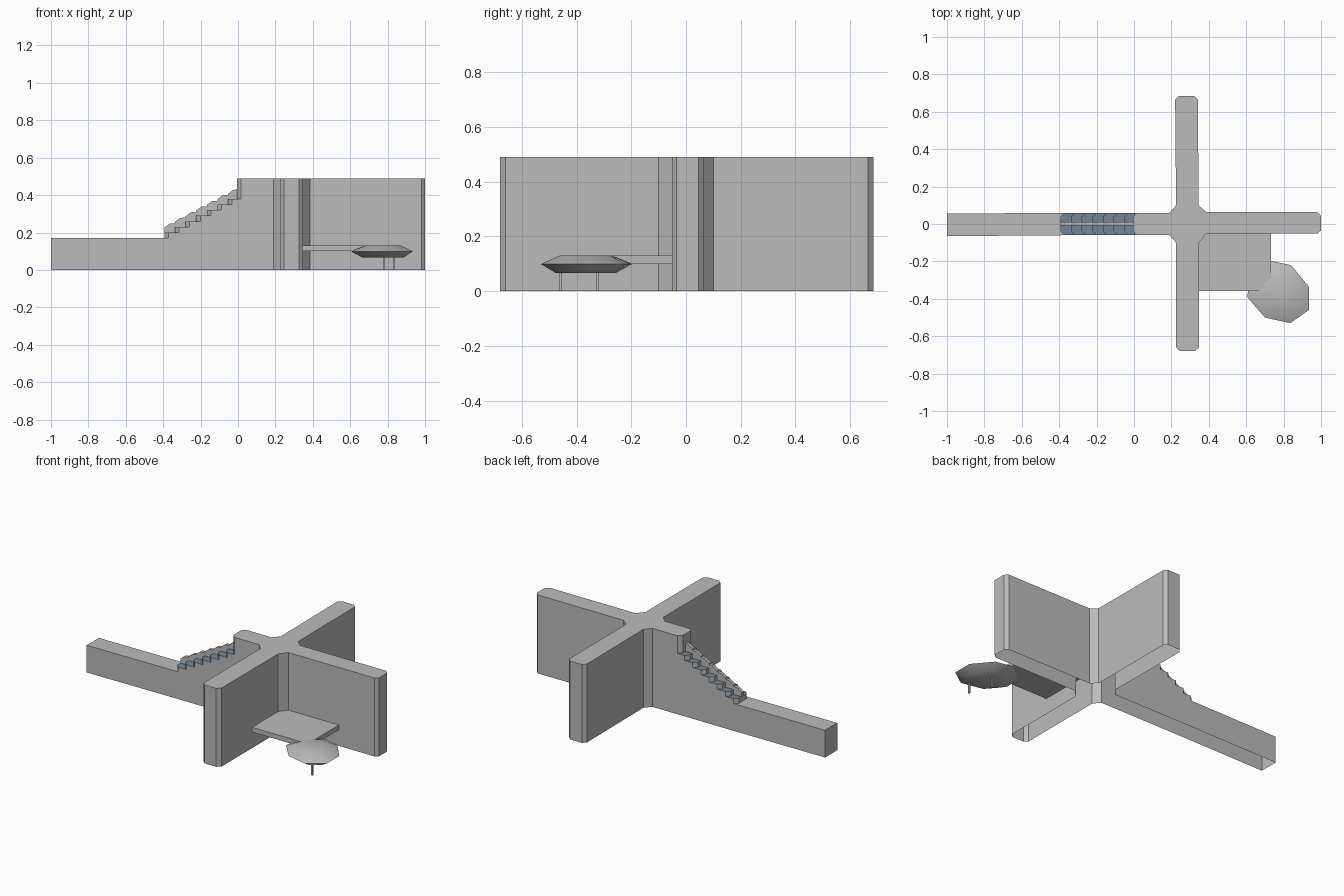
import bpy, bmesh
from mathutils import Vector

cube = bpy.data.objects.get("Cube")
if cube:
    bpy.data.objects.remove(cube)


def material(name, rgb):
    m = bpy.data.materials.new(name)
    m.use_nodes = True
    m.diffuse_color = (*rgb, 1)
    m.node_tree.nodes["Principled BSDF"].inputs["Base Color"].default_value = (*rgb, 1)
    return m


STONE = material("stone grey", (0.5, 0.5, 0.5))
SLATE = material("slate blue", (0.17, 0.24, 0.31))


def finish(name, bm, *mats):
    bmesh.ops.remove_doubles(bm, verts=bm.verts, dist=0.0005)
    bmesh.ops.recalc_face_normals(bm, faces=bm.faces)
    mesh = bpy.data.meshes.new(name)
    bm.to_mesh(mesh)
    bm.free()
    for m in mats:
        mesh.materials.append(m)
    ob = bpy.data.objects.new(name, mesh)
    bpy.context.collection.objects.link(ob)
    return ob


def add_face(bm, pts, mat=0):
    bm.faces.new([bm.verts.new(p) for p in pts]).material_index = mat


def at(path, z):
    return [(x, y, z) for x, y in path]


def curtain(bm, path, z0, z1):
    """Vertical faces along an open path."""
    for a, b in zip(path, path[1:]):
        add_face(bm, [(*a, z0), (*b, z0), (*b, z1), (*a, z1)])


def loft(name, rings, mat):
    """Closed solid through a stack of rings."""
    bm = bmesh.new()
    rows = [[bm.verts.new(p) for p in ring] for ring in rings]
    n = len(rows[0])
    for low, high in zip(rows, rows[1:]):
        for i in range(n):
            j = (i + 1) % n
            bm.faces.new((low[i], low[j], high[j], high[i]))
    bm.faces.new(rows[0][::-1])
    bm.faces.new(rows[-1])
    return finish(name, bm, mat)


# Stair layout
STEPS, RUN, RISE = 7, 0.0565, 0.03
START, LOW, HIGH, HALF = -0.393, 0.17, 0.49, 0.06


def nose(k):
    """Chamfered front edge of step k; the last one is the tall wall's end."""
    x = START + RUN * k
    if k == STEPS:
        x = -0.005
    return [(x + 0.022, -HALF), (x, -0.038), (x, 0.038), (x + 0.022, HALF)]


noses = [nose(k) for k in range(STEPS + 1)]
tops = [LOW] + [LOW + RISE * (k + 1) for k in range(STEPS)] + [HIGH]

# Wall shell: open underneath, low arm, stepped arm and tall cross in one skin
wall = bmesh.new()
low_end = [noses[0][0], (-1, -0.065), (-1, 0.055), noses[0][3]]
curtain(wall, low_end, 0, LOW)
add_face(wall, at(low_end + noses[0][2:0:-1], LOW))
for k in range(STEPS + 1):
    curtain(wall, noses[k], tops[k], tops[k + 1])
    if k < STEPS:
        add_face(wall, at(noses[k] + noses[k + 1][::-1], tops[k + 1]), 1)
        for side in (0, 3):
            curtain(wall, [noses[k][side], noses[k + 1][side]], 0, tops[k + 1])

cross = [noses[-1][0],
         (0.19, -0.06), (0.225, -0.10), (0.225, -0.66), (0.245, -0.68),
         (0.325, -0.68), (0.348, -0.66), (0.348, -0.10), (0.385, -0.052),
         (0.98, -0.052), (1, -0.035), (1, 0.045), (0.98, 0.065),
         (0.385, 0.065), (0.345, 0.10), (0.342, 0.665), (0.322, 0.685),
         (0.24, 0.685), (0.22, 0.665), (0.225, 0.10), (0.19, 0.06),
         noses[-1][3]]
curtain(wall, cross, 0, HIGH)
add_face(wall, at(cross + noses[-1][2:0:-1], HIGH))
finish("stepped_cross_wall", wall, STONE, SLATE)

# Scalloped centre rail, one block per step
for k in range(STEPS):
    x, z = START + RUN * k, tops[k + 1]
    end = noses[k + 1][1][0]
    profile = [(x, z - 0.005), (end, z - 0.005), (end, z + 0.05),
               (x + 0.028, z + 0.048), (x, z + 0.027)]
    loft(f"stair_rail_{k + 1}", [[(px, y, pz) for px, pz in profile]
                                 for y in (-0.008, 0.012)], STONE)

# Terrace slab in the corner of the cross
slab = [(0.345, -0.358), (0.733, -0.358), (0.733, -0.05), (0.345, -0.05)]
loft("terrace_slab", [at(slab, z) for z in (0.1, 0.13)], STONE)

# Eight-sided saucer beside the terrace
rim = [(0.605, -0.39), (0.70, -0.50), (0.835, -0.53), (0.935, -0.46),
       (0.935, -0.335), (0.84, -0.22), (0.73, -0.197), (0.625, -0.28)]
centre = Vector((0.785, -0.37))


def ring(scale, z):
    return [(*(centre + (Vector(p) - centre) * scale), z) for p in rim]


saucer = loft("saucer", [ring(0.66, 0.066), ring(1, 0.099), ring(0.56, 0.131)], STONE)
for p in saucer.data.polygons:
    p.use_smooth = True
for e in saucer.data.edges:
    heights = [saucer.data.vertices[i].co.z for i in e.vertices]
    e.use_edge_sharp = all(abs(h - 0.099) < 0.001 for h in heights)

# Two thin legs
for name, x, y in (("saucer_leg_front", 0.835, -0.458), ("saucer_leg_back", 0.78, -0.324)):
    foot = [(x - 0.005, y - 0.005), (x + 0.005, y - 0.005),
            (x + 0.005, y + 0.005), (x - 0.005, y + 0.005)]
    loft(name, [at(foot, z) for z in (0, 0.075)], STONE)
